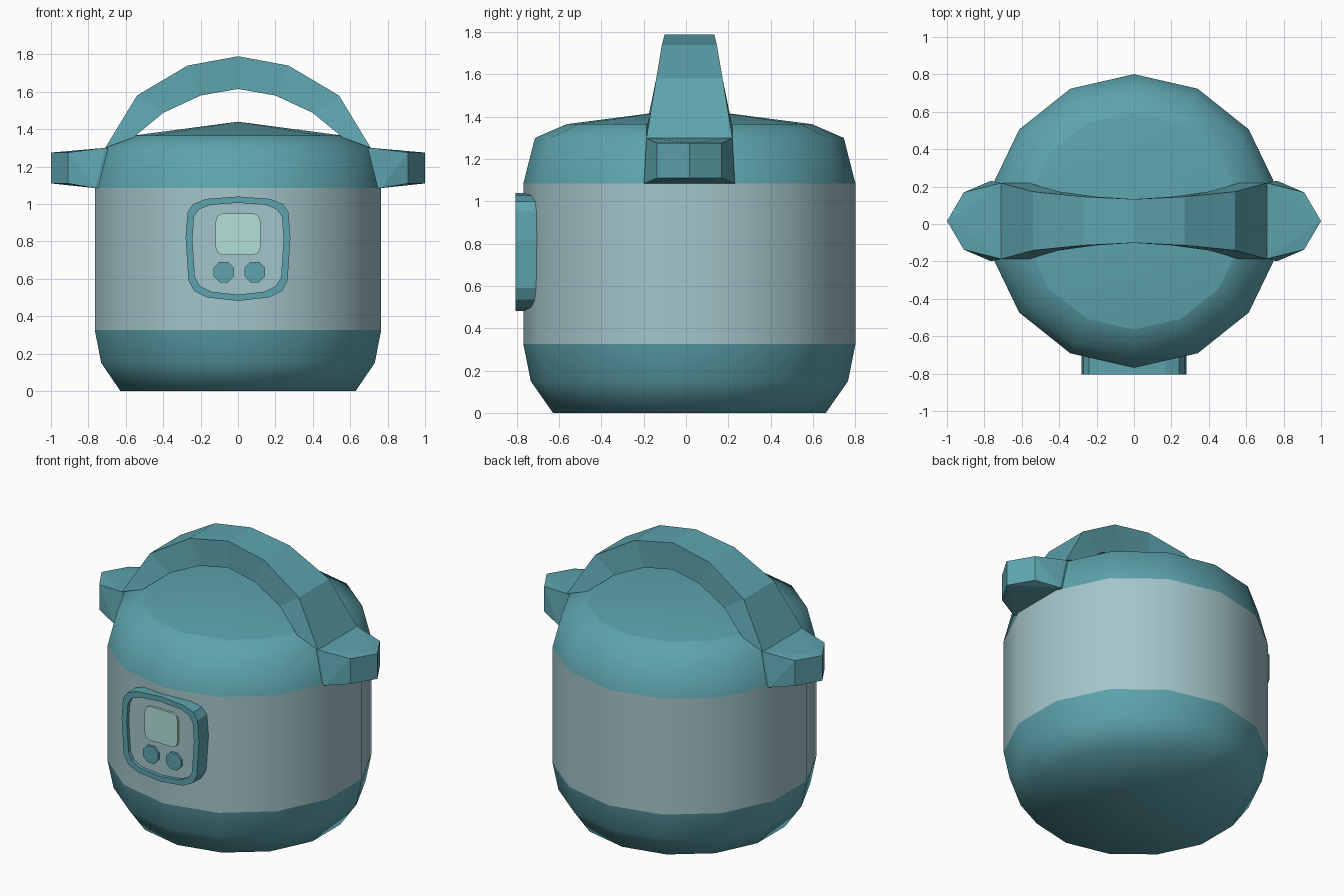
import bpy, bmesh, math

if "Cube" in bpy.data.objects:
    bpy.data.objects.remove(bpy.data.objects["Cube"])

CY = 0.016   # centre line of the pot in y
SIDES = 14


def material(name, rgb):
    m = bpy.data.materials.new(name)
    m.diffuse_color = (*rgb, 1)
    m.use_nodes = True
    m.node_tree.nodes["Principled BSDF"].inputs["Base Color"].default_value = m.diffuse_color
    return m


TEAL = material("teal", (0.11, 0.37, 0.42))
STEEL = material("pale_steel", (0.37, 0.56, 0.59))
MINT = material("mint", (0.45, 0.75, 0.67))


def finish(name, bm, mat, smooth=False):
    bmesh.ops.recalc_face_normals(bm, faces=bm.faces[:])
    for f in bm.faces:
        f.smooth = smooth
    me = bpy.data.meshes.new(name)
    bm.to_mesh(me)
    bm.free()
    me.materials.append(mat)
    ob = bpy.data.objects.new(name, me)
    bpy.context.collection.objects.link(ob)
    return ob


def lathe(name, profile, mat):
    """Spin (radius, z) points round the pot axis; radius 0 makes a fan."""
    bm = bmesh.new()
    rings = []
    for r, z in profile:
        if r == 0:
            rings.append([bm.verts.new((0, CY, z))] * SIDES)
        else:
            angles = [math.pi / 2 + math.tau * i / SIDES for i in range(SIDES)]
            rings.append([bm.verts.new((r * math.cos(a), CY + r * math.sin(a), z)) for a in angles])
    for a, b in zip(rings, rings[1:]):
        for i in range(SIDES):
            j = (i + 1) % SIDES
            bm.faces.new(dict.fromkeys((a[i], a[j], b[j], b[i])))
    ob = finish(name, bm, mat, True)
    if all(r for r, z in profile):
        # open bands: make sure the normals point outwards
        p = ob.data.polygons[0]
        if p.normal.x * p.center.x + p.normal.y * (p.center.y - CY) < 0:
            ob.data.flip_normals()
    elif ob.data.polygons[0].normal.z * (profile[-1][0] == 0 or -1) < 0:
        ob.data.flip_normals()
    return ob


def plate(name, outline, y_front, y_back, mat, hole=None):
    """Extrude an (x, z) outline along y, optionally as an open frame."""
    bm = bmesh.new()

    def ring(pts, y):
        return [bm.verts.new((x, y, z)) for x, z in pts]

    def bridge(a, b):
        n = len(a)
        for i in range(n):
            bm.faces.new((a[i], a[(i + 1) % n], b[(i + 1) % n], b[i]))

    front, back = ring(outline, y_front), ring(outline, y_back)
    bridge(front, back)
    if hole:
        hf, hb = ring(hole, y_front), ring(hole, y_back)
        bridge(hf, hb)
        bridge(front, hf)
        bridge(back, hb)
    else:
        bm.faces.new(front)
        bm.faces.new(back)
    return finish(name, bm, mat)


def mirrored(half):
    """Complete an outline given from top centre to bottom centre."""
    return half + [(-x, z) for x, z in reversed(half) if x > 0]


# Pot: base, steel band, lid rim and lid top
lathe("base", [(0, 0), (0.645, 0), (0.75, 0.15), (0.785, 0.325)], TEAL)
lathe("body_band", [(0.785, 0.325), (0.785, 1.085)], STEEL)
lathe("lid_rim", [(0.785, 1.085), (0.73, 1.3), (0.58, 1.365)], TEAL)
lathe("lid_top", [(0.58, 1.365), (0, 1.44)], TEAL)

# Control panel: frame, recessed face, screen and buttons
outer = mirrored([(0, 1.04), (0.17, 1.027), (0.24, 1.0), (0.27, 0.955), (0.28, 0.82),
                  (0.265, 0.59), (0.235, 0.535), (0.165, 0.5), (0, 0.482)])
inner = [(x * 0.87, 0.76 + (z - 0.76) * 0.88) for x, z in outer]
plate("panel_frame", outer, -0.805, -0.68, TEAL, inner)
plate("panel_face", [(x * 1.02, z) for x, z in inner], -0.783, -0.69, STEEL)
screen = mirrored([(0.085, 0.95), (0.11, 0.935), (0.12, 0.905),
                   (0.12, 0.77), (0.11, 0.742), (0.085, 0.728)])
plate("screen", screen, -0.797, -0.77, MINT)
for side, cx in (("left", -0.076), ("right", 0.09)):
    circle = [(cx + 0.059 * math.cos(math.tau * (i + 0.5) / 8),
               0.636 + 0.059 * math.sin(math.tau * (i + 0.5) / 8)) for i in range(8)]
    plate("button_" + side, circle, -0.797, -0.77, TEAL)

# Carrying handle: sections of (outer x, outer z, inner x, inner z, half width)
right = [(0.27, 1.74, 0.2, 1.58, 0.13), (0.54, 1.58, 0.4, 1.487, 0.157), (0.71, 1.3, 0.56, 1.355, 0.203)]
sections = ([(-a, b, -c, d, w) for a, b, c, d, w in reversed(right)]
            + [(0, 1.79, 0, 1.615, 0.117)] + right)
bm = bmesh.new()
loops = []
for ox, oz, ix, iz, w in sections:
    loops.append([bm.verts.new((x, CY + s * w, z))
                  for x, z, s in ((ox, oz, -1), (ox, oz, 1), (ix, iz, 1), (ix, iz, -1))])
for a, b in zip(loops, loops[1:]):
    for i in range(4):
        bm.faces.new((a[i], a[(i + 1) % 4], b[(i + 1) % 4], b[i]))
bm.faces.new(loops[0])
bm.faces.new(loops[-1])
finish("carrying_handle", bm, TEAL)

# Side grips: pointed blocks sunk into the lid rim
for side, s in (("left", -1), ("right", 1)):
    bm = bmesh.new()
    for x, w, z in ((0.6, 0.17, 1.285), (0.6, 0.17, 1.085), (0.71, 0.203, 1.3), (0.765, 0.215, 1.085),
                    (0.91, 0.153, 1.275), (0.91, 0.153, 1.11), (1.0, 0, 1.275), (1.0, 0, 1.11)):
        for y in {w, -w}:
            bm.verts.new((s * x, CY + y, z))
    bmesh.ops.convex_hull(bm, input=bm.verts[:])
    bmesh.ops.dissolve_limit(bm, angle_limit=0.02, verts=bm.verts[:], edges=bm.edges[:])
    finish("side_grip_" + side, bm, TEAL)
